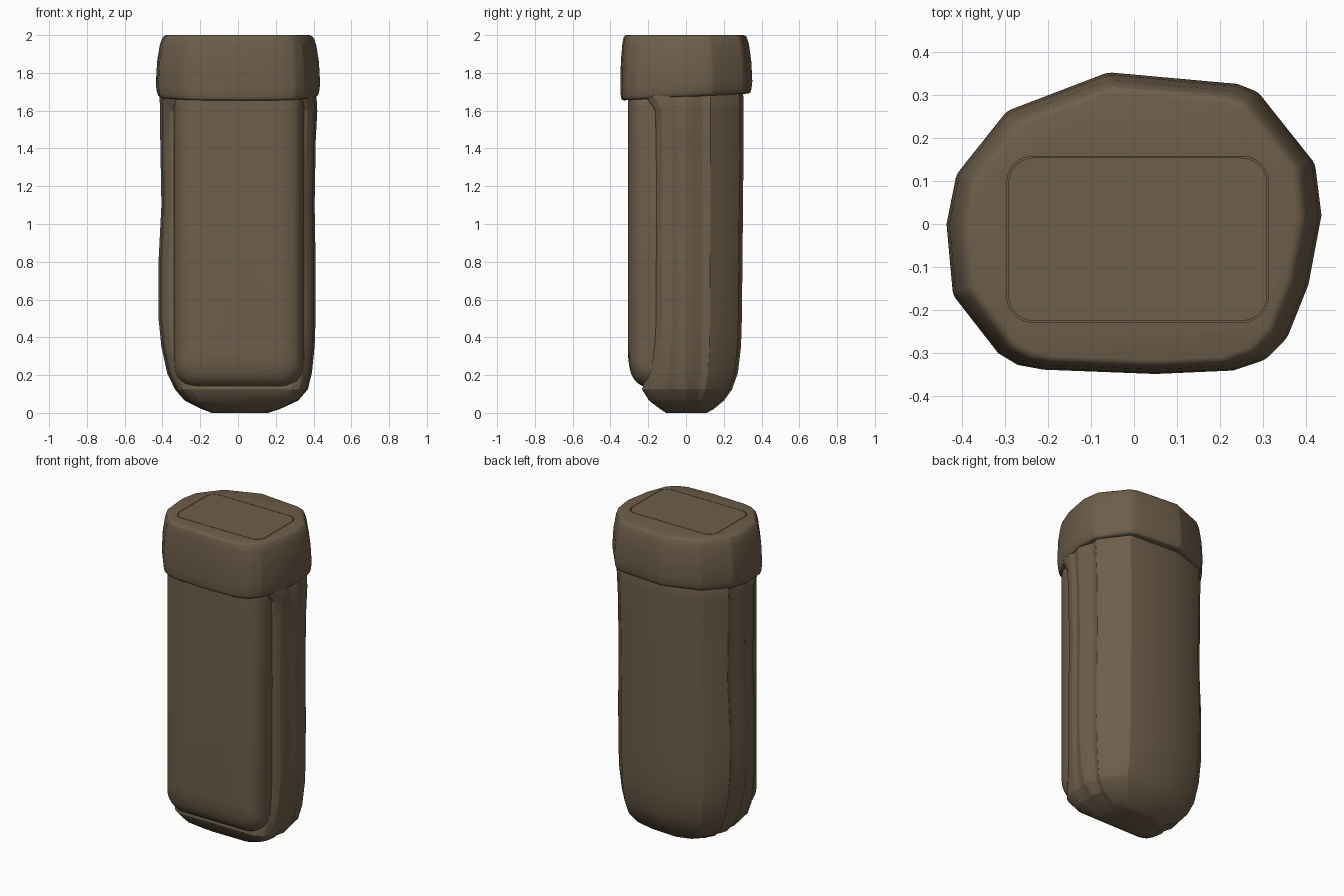
import bpy, bmesh, math

if "Cube" in bpy.data.objects:
    bpy.data.objects.remove(bpy.data.objects["Cube"], do_unlink=True)

brown = bpy.data.materials.new("dull_brown")
color = (0.155, 0.112, 0.068, 1)
brown.diffuse_color = color
brown.use_nodes = True
bsdf = brown.node_tree.nodes["Principled BSDF"]
bsdf.inputs["Base Color"].default_value = color
bsdf.inputs["Roughness"].default_value = 0.8


def loft(name, rings):
    """Skin a stack of equal-length point rings and close both ends."""
    bm = bmesh.new()
    rows = [[bm.verts.new(p) for p in ring] for ring in rings]
    n = len(rows[0])
    for a, b in zip(rows, rows[1:]):
        for i in range(n):
            j = (i + 1) % n
            bm.faces.new((a[i], a[j], b[j], b[i]))
    bm.faces.new(rows[0][::-1])
    bm.faces.new(rows[-1])
    bmesh.ops.recalc_face_normals(bm, faces=bm.faces)
    mesh = bpy.data.meshes.new(name)
    bm.to_mesh(mesh)
    bm.free()
    mesh.materials.append(brown)
    obj = bpy.data.objects.new(name, mesh)
    bpy.context.collection.objects.link(obj)
    return obj


def activate(obj):
    bpy.ops.object.select_all(action="DESELECT")
    obj.select_set(True)
    bpy.context.view_layer.objects.active = obj


def soften(obj, width, angle=40):
    """Bevel the hard edges and smooth the shading."""
    activate(obj)
    if width:
        mod = obj.modifiers.new("soft_edges", "BEVEL")
        mod.width = width
        mod.segments = 2
        mod.limit_method = "ANGLE"
        mod.angle_limit = math.radians(22)
        bpy.ops.object.modifier_apply(modifier=mod.name)
    bpy.ops.object.shade_smooth_by_angle(angle=math.radians(angle))


def round_rect(x0, x1, y0, y1, r, steps=6):
    pts = []
    corners = ((x1 - r, y1 - r), (x0 + r, y1 - r), (x0 + r, y0 + r), (x1 - r, y0 + r))
    for k, (cx, cy) in enumerate(corners):
        for s in range(steps + 1):
            a = math.pi / 2 * (k + s / steps)
            pts.append((cx + r * math.cos(a), cy + r * math.sin(a)))
    return pts


# Body: faceted back, ribbed sides, rounded foot that steps out under the panel
back = [(0.26, 0.285), (-0.07, 0.305), (-0.285, 0.24)]
ribs = [(0.388, 0.13), (0.378, 0.09), (0.395, 0.05), (0.412, 0), (0.393, -0.045),
        (0.402, -0.075), (0.388, -0.125), (0.36, -0.155), (0.31, -0.17)]
section = back + [(-x, y) for x, y in ribs] + ribs[::-1]
# z, width scale, front scale, back scale, sideways shift
levels = [(0, 0.36, 0.62, 0.36, 0.01), (0.02, 0.5, 0.8, 0.48, 0.015),
          (0.065, 0.73, 1.15, 0.66, 0.018), (0.125, 0.855, 1.37, 0.8, 0.018),
          (0.21, 0.93, 1.22, 0.9, 0.008), (0.35, 0.985, 1.06, 0.955, 0),
          (0.5, 1.01, 1, 0.97, -0.005), (0.8, 1.01, 1, 0.98, -0.005),
          (1.1, 0.985, 1, 0.99, 0), (1.45, 1, 1, 1, 0),
          (1.6, 1.01, 1.02, 1, 0.004), (1.67, 1.01, 1.3, 1, 0), (1.75, 0.95, 1.3, 0.95, 0)]
body = loft("body", [[(x * sx + dx, y * (sf if y < 0 else sb), z) for x, y in section]
                     for z, sx, sf, sb, dx in levels])
soften(body, 0.01, 30)

# Raised front panel with softly rounded sides and lower corners
steps = [(-0.09, 0), (-0.17, 0), (-0.215, 0.006), (-0.24, 0.014), (-0.262, 0.027),
         (-0.28, 0.046), (-0.293, 0.07), (-0.301, 0.1), (-0.306, 0.135), (-0.307, 0.16)]
panel = loft("front_panel", [[(x, y, z) for x, z in
             round_rect(-0.34 + d, 0.35 - d, 0.13 + d * 1.2, 1.74, 0.12 - d * 0.4)]
             for y, d in steps])
soften(panel, 0)

# Cap: irregular outline, slightly tapered, lower rim tilted to the front
outline = [(0.288, 0.306), (0.24, 0.325), (-0.06, 0.352), (-0.295, 0.262),
           (-0.412, 0.115), (-0.435, 0), (-0.42, -0.165), (-0.315, -0.3),
           (-0.27, -0.327), (-0.21, -0.338), (0.05, -0.348), (0.23, -0.34),
           (0.305, -0.315), (0.355, -0.265), (0.405, -0.14), (0.435, 0.02), (0.42, 0.14)]
profile = [(1.672, 0.9, 0.05), (1.675, 0.97, 0.05), (1.7, 0.988, 0.05), (1.74, 1, 0.04),
           (1.86, 0.985, 0), (1.95, 0.95, 0), (1.985, 0.92, 0), (2, 0.89, 0)]
cap = loft("cap", [[(x * s, y * (s + (1 - s) * (0.4 if y < 0 else 0)), z + tilt * y)
                    for x, y in outline] for z, s, tilt in profile])
soften(cap, 0.01, 35)


# Lid plate set in a shallow recess, leaving a thin seam
def lid_shape(name, inset, low, high):
    pts = round_rect(-0.295 + inset, 0.312 - inset, -0.228 + inset, 0.157 - inset, 0.06)
    return loft(name, [[(x, y, z) for x, y in pts] for z in (low, high)])


cutter = lid_shape("recess_cutter", 0, 1.99, 2.05)
cutter.hide_render = True
activate(cap)
cut = cap.modifiers.new("recess", "BOOLEAN")
cut.operation = "DIFFERENCE"
cut.object = cutter
bpy.ops.object.modifier_apply(modifier=cut.name)
bpy.data.objects.remove(cutter, do_unlink=True)
bpy.ops.object.shade_smooth_by_angle(angle=math.radians(35))

lid = lid_shape("lid_plate", 0.003, 1.985, 2.0)
soften(lid, 0)
